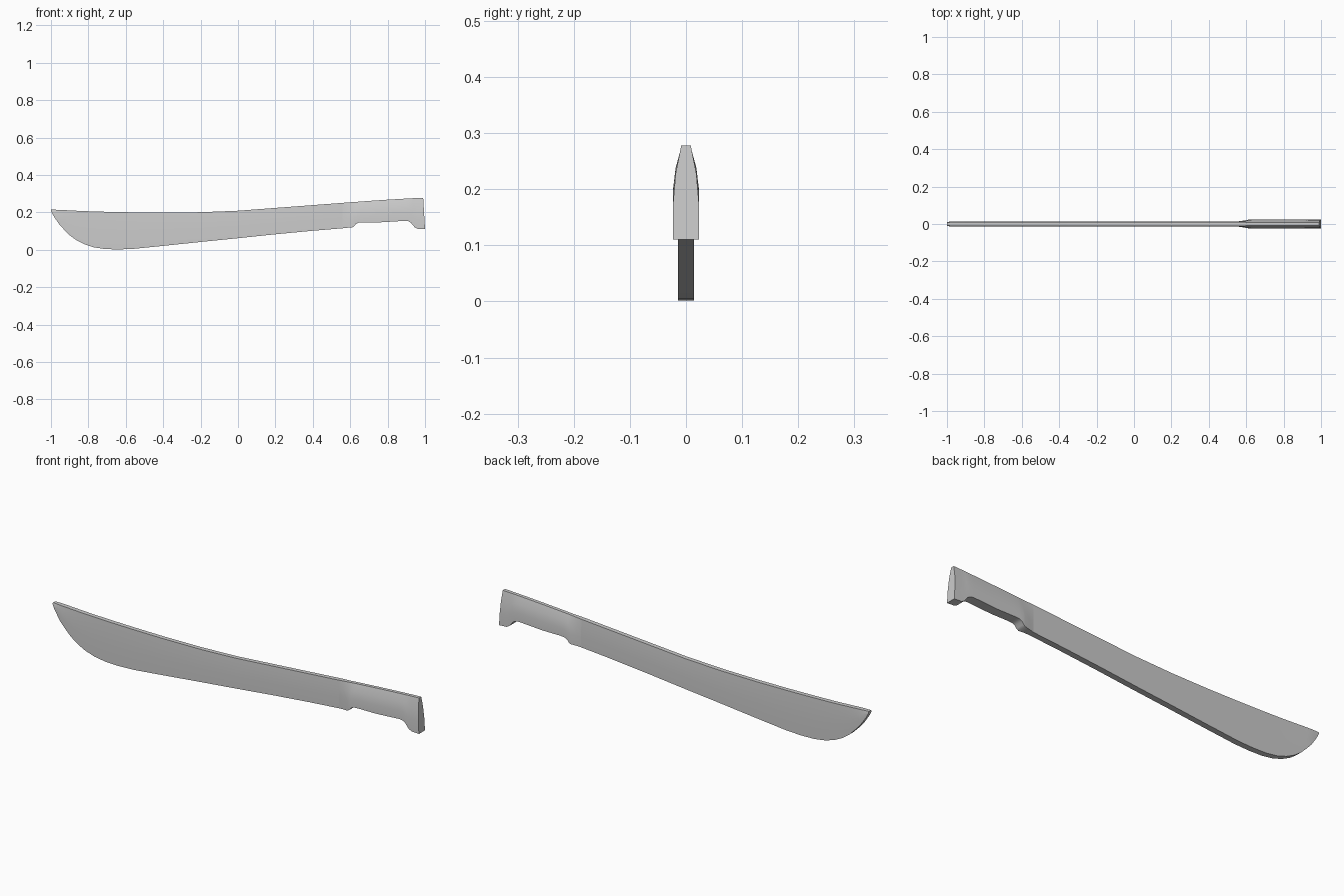
import bpy, bmesh

if "Cube" in bpy.data.objects:
    bpy.data.objects.remove(bpy.data.objects["Cube"])

# Spine (top) curve and edge (bottom) curve as x, z points
SPINE = [(-1.0, .215), (-.8, .206), (-.6, .201), (-.4, .199), (-.2, .201), (0, .209),
         (.2, .224), (.4, .239), (.6, .254), (.8, .268), (1.0, .278)]
BLADE_EDGE = [(-1.0, .207), (-.99, .187), (-.975, .164), (-.955, .135), (-.93, .108),
              (-.9, .078), (-.865, .052), (-.82, .029), (-.77, .013), (-.71, .004),
              (-.64, .002), (-.56, .005), (-.4, .021), (-.2, .042), (0, .062),
              (.2, .083), (.4, .102), (.56, .115)]
GRIP_EDGE = [(.56, .115), (.585, .118), (.612, .12), (.622, .127), (.63, .138), (.645, .145),
             (.67, .147), (.76, .147), (.83, .151), (.89, .155), (.91, .153),
             (.925, .145), (.935, .132), (.945, .12), (.96, .112), (1.0, .11)]


def spine_z(x):
    """Smooth interpolation along the spine points."""
    i = max(k for k in range(len(SPINE) - 1) if SPINE[k][0] <= x + 1e-6)
    p = [SPINE[min(max(i + d, 0), len(SPINE) - 1)][1] for d in (-1, 0, 1, 2)]
    t = (x - SPINE[i][0]) / .2
    return .5 * (2 * p[1] + (p[2] - p[0]) * t + (2 * p[0] - 5 * p[1] + 4 * p[2] - p[3]) * t * t
                 + (3 * p[1] - p[0] - 3 * p[2] + p[3]) * t ** 3)


def loft(name, edge, section, cap_start, cap_end):
    """Skin mirrored cross-sections between spine and edge curves."""
    bm = bmesh.new()
    rings = []
    for x, low in edge:
        top = spine_z(x)
        half = []
        for f, w in section(x):
            z = low + (top - low) * f
            lean = .01 * max(0, (x - .9) / .1) * (z - .11) / .168   # slanted butt
            half.append((x - lean, w, z))
        pts = half + [(px, -py, pz) for px, py, pz in reversed(half)]
        rings.append([bm.verts.new(p) for p in pts])
    n = len(rings[0])
    for a, b in zip(rings, rings[1:]):
        for i in range(n):
            bm.faces.new((a[i], a[(i + 1) % n], b[(i + 1) % n], b[i]))
    if cap_start:
        bm.faces.new(rings[0])
    if cap_end:
        bm.faces.new(rings[-1])
    bmesh.ops.recalc_face_normals(bm, faces=bm.faces)
    mesh = bpy.data.meshes.new(name)
    bm.to_mesh(mesh)
    bm.free()
    ob = bpy.data.objects.new(name, mesh)
    bpy.context.collection.objects.link(ob)
    bpy.context.view_layer.objects.active = ob
    ob.select_set(True)
    bpy.ops.object.shade_smooth_by_angle(angle=.6)
    ob.select_set(False)
    return ob


def blade_section(x):
    w = .011 + .0035 * min(1, (x + 1) / .04)      # slightly narrowed tip
    return [(0, w), (.35, w), (.7, w * .95), (1, w * .75)]


def grip_section(x):
    t = min(1, (x - .56) / .06)
    t = t * t * (3 - 2 * t)
    swell = [.0235, .0235, .0185, .0085]
    return [(f, w + (g - w) * t) for (f, w), g in zip(blade_section(x), swell)]


# Blade and grip meet along a shared section
loft("blade", BLADE_EDGE, blade_section, True, False)
loft("grip", GRIP_EDGE, grip_section, False, True)
